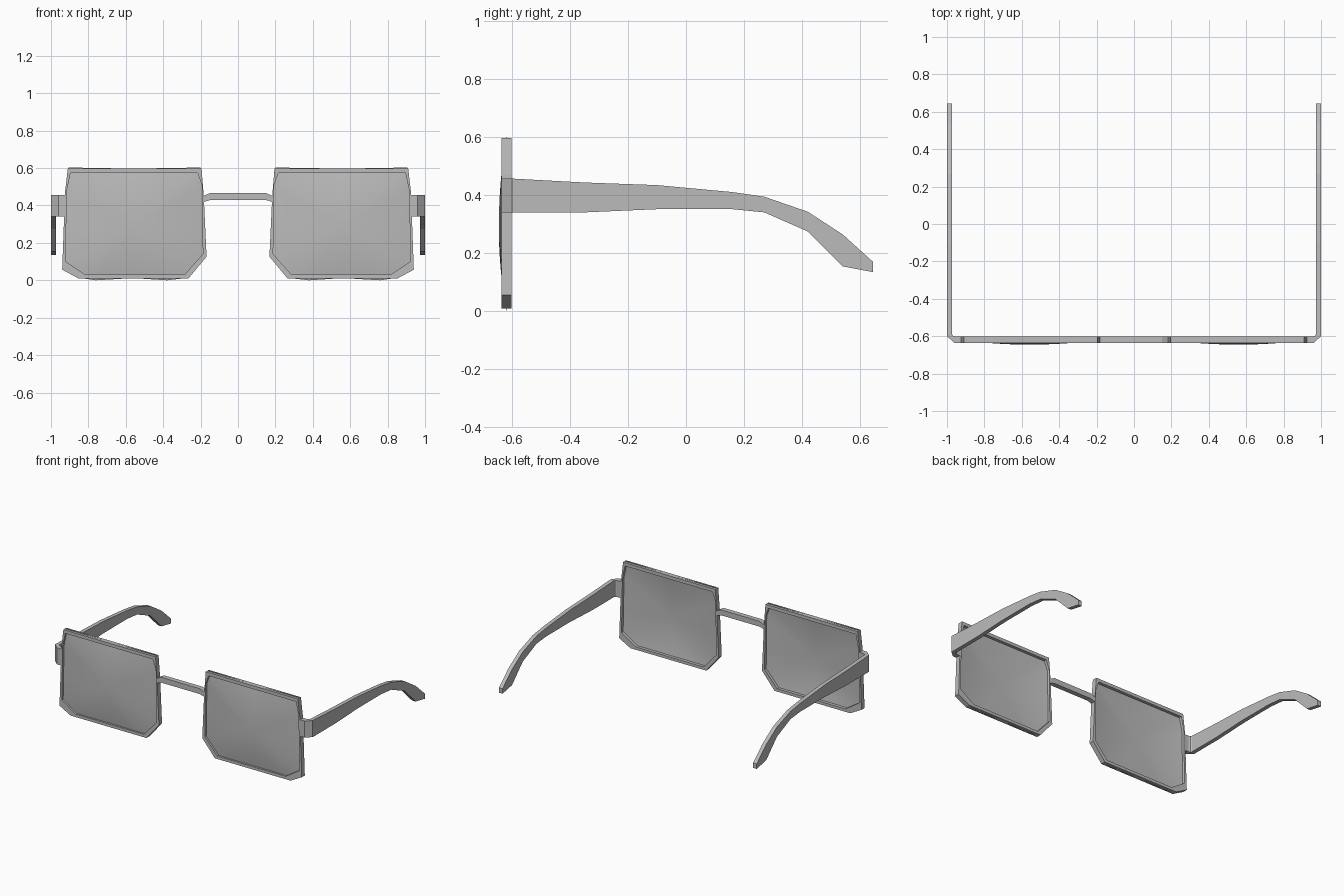
import bpy, bmesh

cube = bpy.data.objects.get("Cube")
if cube:
    bpy.data.objects.remove(cube, do_unlink=True)

grey = bpy.data.materials.new("grey")
grey.use_nodes = True
grey.diffuse_color = (0.5, 0.5, 0.5, 1)
grey.node_tree.nodes["Principled BSDF"].inputs["Base Color"].default_value = (0.5, 0.5, 0.5, 1)

FRONT, BACK = -0.636, -0.602      # depth range of the front frame
LENS_Y, DOME = -0.619, 0.026      # lens edge depth and forward bulge


def finish(name, bm, mirror=True, recalc=True):
    if recalc:
        bmesh.ops.recalc_face_normals(bm, faces=bm.faces)
    mesh = bpy.data.meshes.new(name)
    bm.to_mesh(mesh)
    bm.free()
    mesh.materials.append(grey)
    obj = bpy.data.objects.new(name, mesh)
    bpy.context.collection.objects.link(obj)
    if mirror:
        obj.modifiers.new("Mirror", 'MIRROR').use_mirror_merge = False
    return obj


def ring(bm, points, place):
    return [bm.verts.new(place(p)) for p in points]


def bridge_rings(bm, a, b):
    n = len(a)
    for i in range(n):
        j = (i + 1) % n
        bm.faces.new((a[i], a[j], b[j], b[i]))


def strip_prism(name, upper, lower, place, lo, hi, mirror=True):
    """Extrude a band between two matching edge lines, as a chain of quads."""
    bm = bmesh.new()
    rows = [ring(bm, pts, lambda p, d=d: place(p, d))
            for pts, d in ((upper, lo), (lower, lo), (lower, hi), (upper, hi))]
    for i in range(len(upper) - 1):
        for k in range(4):
            a, b = rows[k], rows[(k + 1) % 4]
            bm.faces.new((a[i], a[i + 1], b[i + 1], b[i]))
    for i in (0, -1):
        bm.faces.new([r[i] for r in rows])
    return finish(name, bm, mirror)


# Rims: a thin angular frame around each lens
outer = [(.195, .598), (.91, .598), (.925, .47), (.94, .057),
         (.853, .01), (.265, .01), (.168, .126), (.183, .45)]
inner = [(.217, .575), (.895, .575), (.915, .48), (.922, .10),
         (.815, .03), (.286, .03), (.188, .14), (.193, .51)]
bm = bmesh.new()
loops = [ring(bm, pts, lambda p, y=y: (p[0], y, p[1]))
         for pts, y in ((outer, FRONT), (inner, FRONT), (inner, BACK), (outer, BACK))]
for k in range(4):
    bridge_rings(bm, loops[k], loops[(k + 1) % 4])
finish("rims", bm)

# Lenses: sheets that bulge gently forward, set into the rims
edge = [(.20, .603), (.56, .597), (.905, .603), (.922, .48), (.93, .26), (.932, .08),
        (.84, .012), (.76, 0), (.56, .012), (.38, 0), (.275, .012),
        (.176, .13), (.186, .30), (.188, .5)]
cx, cz = .56, .29
bm = bmesh.new()
previous = None
for step in range(8, 0, -1):
    r = step / 8
    loop = ring(bm, edge, lambda p: (cx + (p[0] - cx) * r,
                                     LENS_Y - DOME * (1 - r * r),
                                     cz + (p[1] - cz) * r))
    if previous:
        bridge_rings(bm, loop, previous)
    previous = loop
middle = bm.verts.new((cx, LENS_Y - DOME, cz))
for i in range(len(edge)):
    bm.faces.new((previous[i], previous[(i + 1) % len(edge)], middle))
# Turn every lens face to the front
bm.normal_update()
bmesh.ops.reverse_faces(bm, faces=[f for f in bm.faces if f.normal.y > 0])
for f in bm.faces:
    f.smooth = True
finish("lenses", bm, recalc=False)

# Nose bridge: a slim bar with slightly dropped ends
strip_prism("nose_bridge",
            [(-.185, .45), (-.15, .467), (.15, .467), (.185, .45)],
            [(-.185, .418), (-.15, .429), (.15, .429), (.185, .418)],
            lambda p, d: (p[0], d, p[1]), FRONT, BACK, mirror=False)

# Hinge corners: chamfered bends joining rims and temples
strip_prism("hinge_corners",
            [(.918, FRONT), (.96, FRONT), (1.0, -.60), (1.0, -.59)],
            [(.918, BACK), (.955, BACK), (.968, -.597), (.972, -.59)],
            lambda p, d: (p[0], p[1], d), .341, .457)

# Temples: arms that taper and hook down behind the ear
strip_prism("temples",
            [(-.59, .457), (-.35, .444), (-.1, .435), (.16, .411),
             (.27, .395), (.42, .343), (.54, .265), (.645, .17)],
            [(-.59, .341), (-.35, .341), (-.1, .352), (.16, .352),
             (.27, .341), (.42, .275), (.54, .155), (.645, .135)],
            lambda p, d: (d, p[0], p[1]), .972, 1.0)
